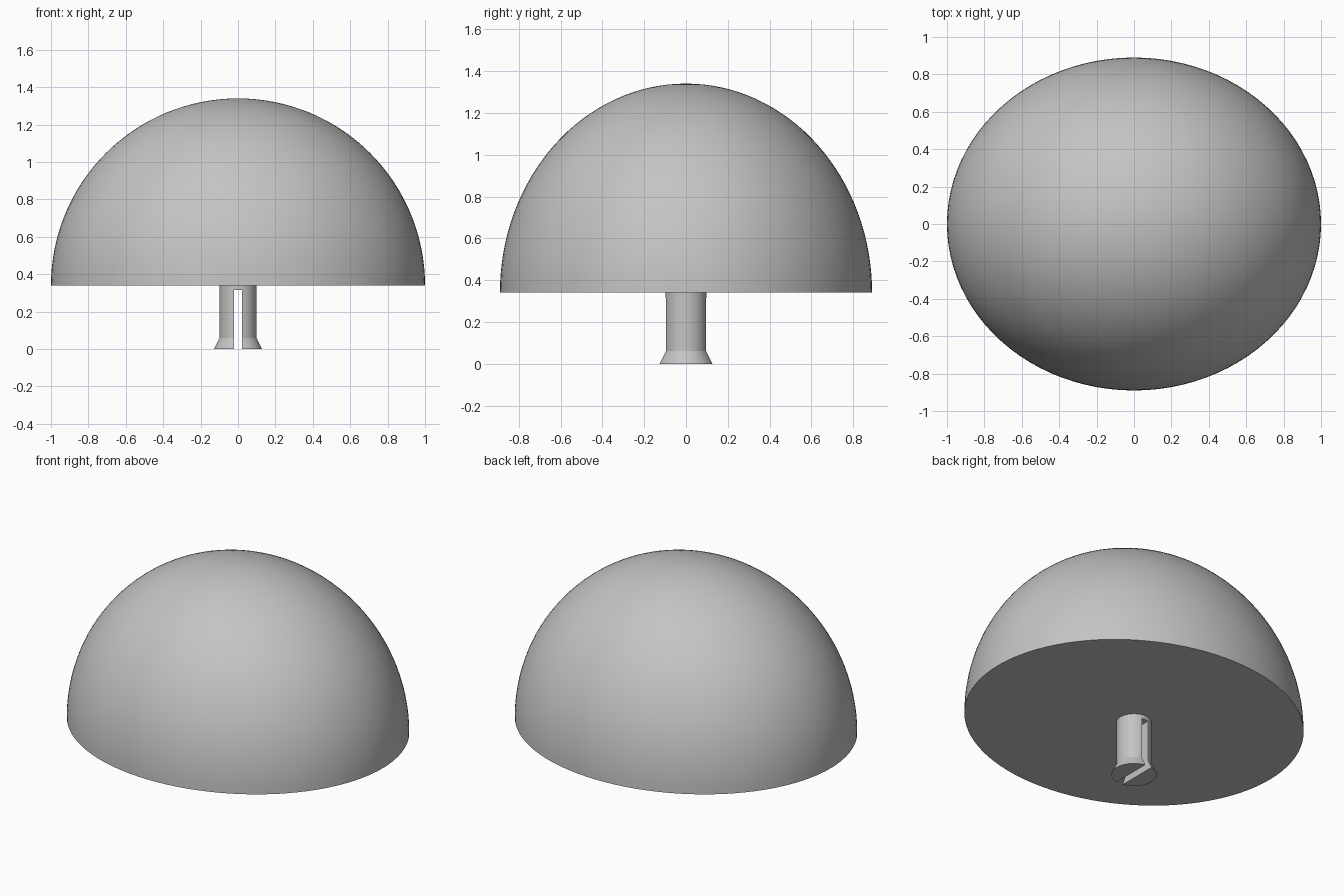
import bpy
import math

cube = bpy.data.objects.get("Cube")
if cube:
    bpy.data.objects.remove(cube, do_unlink=True)

# Plain grey for the whole model
grey = bpy.data.materials.new("plain_grey")
grey.use_nodes = True
GREY = (0.55, 0.55, 0.55, 1)
grey.diffuse_color = GREY
grey.node_tree.nodes["Principled BSDF"].inputs["Base Color"].default_value = GREY

BASE = 0.34  # height of the flat underside


def lathe(name, rings, segments, scale_y=1.0):
    """Closed solid turned about z from (radius, height) rings; radius 0 makes a pole."""
    verts, faces, loops = [], [], []
    for r, z in rings:
        start = len(verts)
        count = 1 if r < 1e-6 else segments
        for i in range(count):
            a = 2 * math.pi * i / segments
            verts.append((r * math.cos(a), r * math.sin(a) * scale_y, z))
        loops.append([start + i % count for i in range(segments)])
    faces.append(loops[0][::-1])
    for low, high in zip(loops, loops[1:]):
        for i in range(segments):
            j = (i + 1) % segments
            quad = [low[i], low[j], high[j], high[i]]
            faces.append(list(dict.fromkeys(quad)))
    if rings[-1][0] > 1e-6:
        faces.append(loops[-1])
    mesh = bpy.data.meshes.new(name)
    mesh.from_pydata(verts, [], faces)
    mesh.materials.append(grey)
    obj = bpy.data.objects.new(name, mesh)
    bpy.context.collection.objects.link(obj)
    return obj


def activate(obj):
    bpy.ops.object.select_all(action="DESELECT")
    obj.select_set(True)
    bpy.context.view_layer.objects.active = obj


# Oval dome with a flat underside
STEPS = 32
arc = [math.pi / 2 * i / STEPS for i in range(STEPS + 1)]
dome = lathe("dome", [(math.cos(a), BASE + math.sin(a)) for a in arc], 96, 0.89)

# Round peg with a flared foot
peg = lathe("peg", [(0.128, 0), (0.099, 0.06), (0.099, BASE)], 48)

# Slot through the peg from front to back
bpy.ops.mesh.primitive_cube_add(size=1, location=(0, 0, 0.1075))
slot = bpy.context.object
slot.name = "slot_cutter"
slot.scale = (0.045, 0.5, 0.415)
slot.hide_render = True
cut = peg.modifiers.new("slot", "BOOLEAN")
cut.operation = "DIFFERENCE"
cut.solver = "EXACT"
cut.object = slot
activate(peg)
bpy.ops.object.modifier_apply(modifier=cut.name)
bpy.data.objects.remove(slot, do_unlink=True)

# Smooth curved sides, crisp rims
for part in (dome, peg):
    activate(part)
    bpy.ops.object.shade_smooth_by_angle(angle=math.radians(25))
